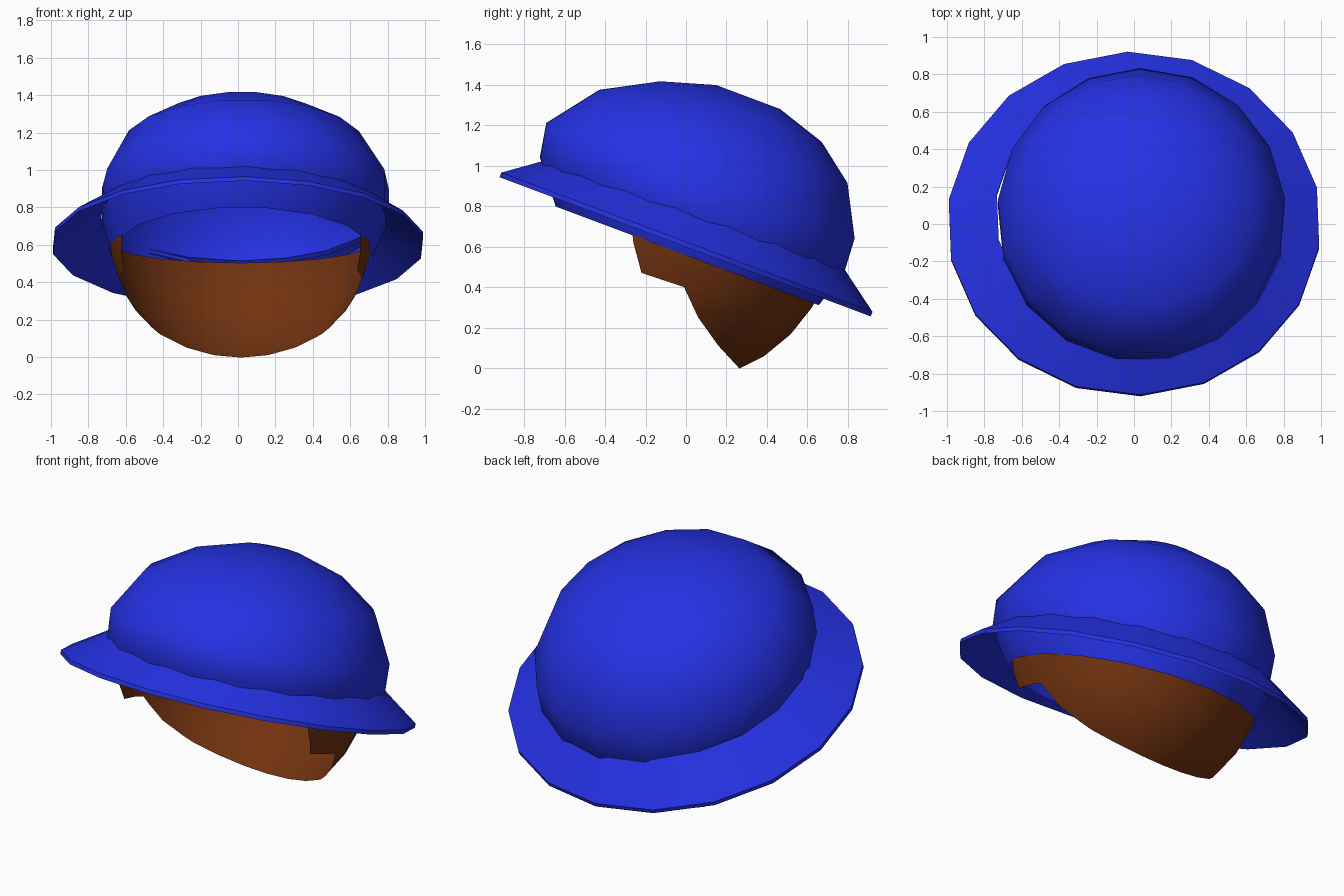
import bpy, bmesh, math
from mathutils import Matrix, Vector

if "Cube" in bpy.data.objects:
    bpy.data.objects.remove(bpy.data.objects["Cube"])

# Frame of the hat: tilted back, centred on the brim plane
TILT = math.atan2(0.69, 1.84)
HAT = Matrix.Translation((0, 0, 0.61)) @ Matrix.Rotation(-TILT, 4, 'X')


def material(name, rgb):
    m = bpy.data.materials.new(name)
    m.diffuse_color = (*rgb, 1)
    m.use_nodes = True
    m.node_tree.nodes["Principled BSDF"].inputs["Base Color"].default_value = m.diffuse_color
    return m


BLUE = material("hat blue", (0.018, 0.031, 0.78))
BROWN = material("hair brown", (0.165, 0.032, 0.005))


def finish(bm, name, mat, angle):
    me = bpy.data.meshes.new(name)
    bm.to_mesh(me)
    bm.free()
    ob = bpy.data.objects.new(name, me)
    bpy.context.collection.objects.link(ob)
    me.materials.append(mat)
    bpy.context.view_layer.objects.active = ob
    ob.select_set(True)
    bpy.ops.object.shade_smooth_by_angle(angle=math.radians(angle))
    ob.select_set(False)
    return ob


def loft(name, rings, n, mat, start=0.0, cap=False, angle=60):
    """Rings are (radius x, radius y, height, offset x, offset y)."""
    bm = bmesh.new()
    loops = []
    for rx, ry, h, ox, oy in rings:
        loops.append([bm.verts.new(HAT @ Vector((
            ox + rx * math.cos(start + 2 * math.pi * i / n),
            oy + ry * math.sin(start + 2 * math.pi * i / n), h)))
            for i in range(n)])
    for a, b in zip(loops, loops[1:]):
        for i in range(n):
            j = (i + 1) % n
            bm.faces.new((a[i], b[i], b[j], a[j]))
    if cap:
        bm.faces.new(loops[0])
    return finish(bm, name, mat, angle)


# Dome: open shell that curls inward below the brim
loft("dome", [(.17, .17, .79, .02, .03),
              (.42, .43, .71, .02, .02),
              (.64, .66, .565, .03, -.02),
              (.77, .82, .32, .04, -.05),
              (.77, .81, .15, .04, -.03),
              (.70, .70, -.05, .02, .02)], 17, BLUE, 0.1, True)

# Brim: thin sloping ring with a hollow underside
loft("brim", [(.75, .75, .18, .01, 0),
              (1.0, .98, .012, 0, 0),
              (1.0, .98, -.012, 0, 0),
              (.75, .75, .155, .01, 0)], 18, BLUE, math.radians(92), angle=35)

# Hair: rounded shell hugging the back and sides, open at the face
bm = bmesh.new()
bmesh.ops.create_uvsphere(bm, u_segments=20, v_segments=14, radius=1.0)
shape = HAT @ Matrix.Translation((.015, 0, .1)) @ Matrix.Diagonal((.71, .71, .77, 1))
bmesh.ops.transform(bm, matrix=shape, verts=bm.verts)

# front hairline as seen from the side (y, z), and the top edge inside the dome
line = [(.28, -.02), (.16, .11), (.06, .25), (-.01, .40), (-.22, .47), (-.26, .62), (-.28, .8)]
top = [(.80, .49), (-.30, .66)]


def side(p, a, b):
    return (b[0] - a[0]) * (p[1] - a[1]) - (b[1] - a[1]) * (p[0] - a[0])


for a, b in list(zip(line, line[1:])) + [tuple(top)]:
    bmesh.ops.bisect_plane(bm, geom=bm.verts[:] + bm.edges[:] + bm.faces[:],
                           plane_co=(0, *a),
                           plane_no=(0, b[1] - a[1], a[0] - b[0]))


def hairline(z):
    for a, b in zip(line, line[1:]):
        if z <= b[1]:
            return a[0] + (b[0] - a[0]) * (z - a[1]) / (b[1] - a[1])
    return line[-1][0]


drop = []
for f in bm.faces:
    c = f.calc_center_median()
    if c.y < hairline(c.z) or side((c.y, c.z), *top) < 0:
        drop.append(f)
bmesh.ops.delete(bm, geom=drop, context='FACES')
finish(bm, "hair", BROWN, 60)
